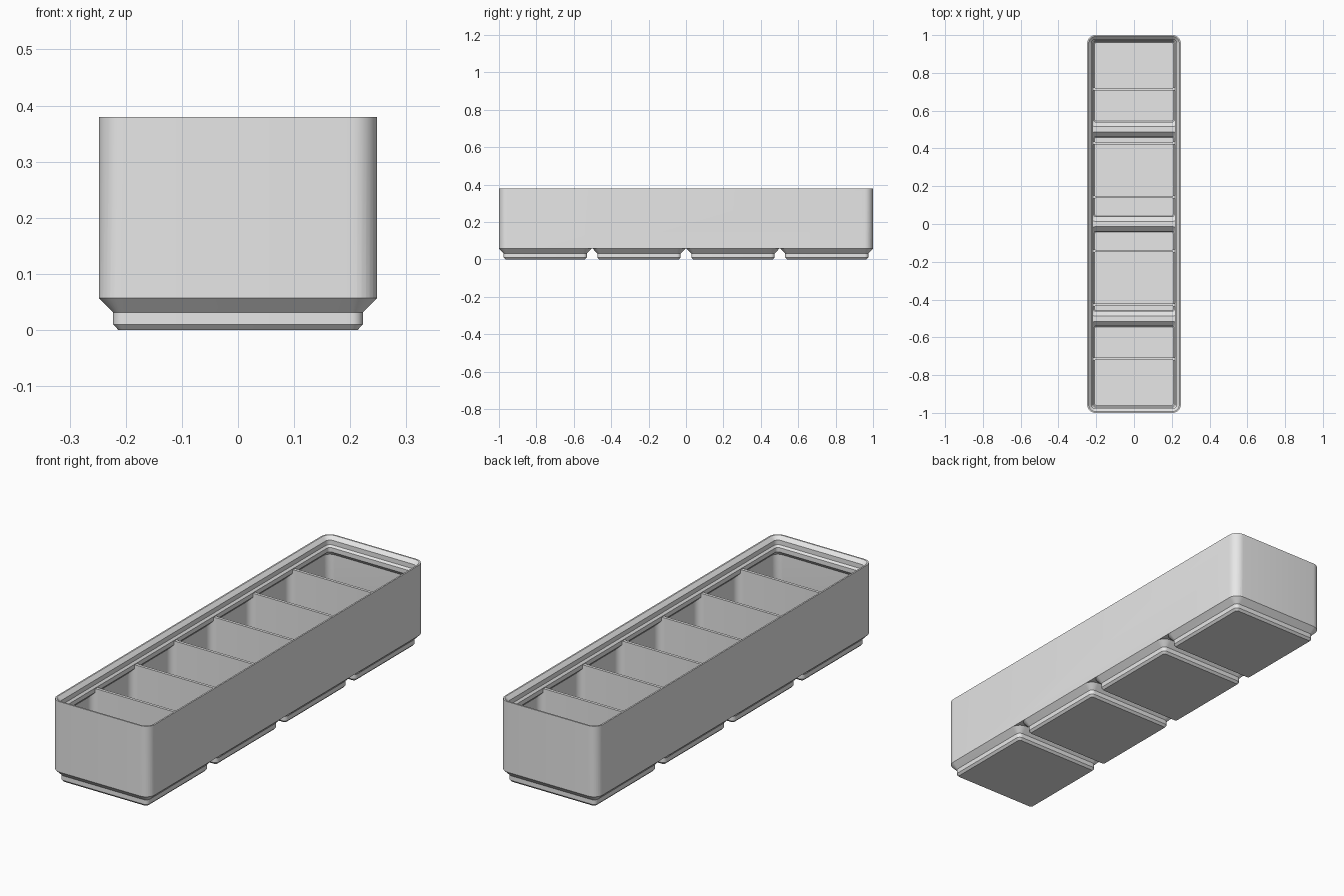
import bpy, bmesh, math
from mathutils import Vector

if "Cube" in bpy.data.objects:
    bpy.data.objects.remove(bpy.data.objects["Cube"], do_unlink=True)

HALF_X, HALF_Y = 0.248, 1.0      # outer half sizes
PITCH = 0.5015                   # spacing of the feet
WALL = 0.0113
CORNER = 0.045
RIM, SEAT, FLOOR, BODY = 0.38, 0.334, 0.012, 0.057

grey = bpy.data.materials.new("light grey")
grey.use_nodes = True
colour = (0.8, 0.8, 0.8, 1)
grey.diffuse_color = colour
grey.node_tree.nodes["Principled BSDF"].inputs["Base Color"].default_value = colour


def rounded_rect(hx, hy, r, steps=8):
    points = []
    for k, (sx, sy) in enumerate([(1, 1), (-1, 1), (-1, -1), (1, -1)]):
        for i in range(steps + 1):
            a = math.pi / 2 * (k + i / steps)
            points.append((sx * (hx - r) + r * math.cos(a), sy * (hy - r) + r * math.sin(a)))
    return points


def loft(bm, rings, hx, hy, cy=0):
    """Closed solid through rounded rectangles given as (z, inset)."""
    loops = []
    for z, inset in rings:
        outline = rounded_rect(hx - inset, hy - inset, max(CORNER - inset, 0.008))
        loops.append([bm.verts.new((x, y + cy, z)) for x, y in outline])
    n = len(loops[0])
    for low, high in zip(loops, loops[1:]):
        for i in range(n):
            j = (i + 1) % n
            bm.faces.new((low[i], low[j], high[j], high[i]))
    bm.faces.new(loops[0][::-1])
    bm.faces.new(loops[-1])


def prism(bm, outline, z0, z1):
    base = bm.faces.new([bm.verts.new((x, y, z0)) for x, y in outline])
    top = bmesh.ops.extrude_face_region(bm, geom=[base])["geom"]
    bmesh.ops.translate(bm, vec=Vector((0, 0, z1 - z0)),
                        verts=[v for v in top if isinstance(v, bmesh.types.BMVert)])


def finish(bm, name):
    bmesh.ops.recalc_face_normals(bm, faces=bm.faces)
    mesh = bpy.data.meshes.new(name)
    bm.to_mesh(mesh)
    bm.free()
    mesh.materials.append(grey)
    obj = bpy.data.objects.new(name, mesh)
    bpy.context.collection.objects.link(obj)
    return obj


def activate(obj):
    bpy.ops.object.select_all(action="DESELECT")
    obj.select_set(True)
    bpy.context.view_layer.objects.active = obj


def combine(obj, tool, operation):
    activate(obj)
    mod = obj.modifiers.new("combine", "BOOLEAN")
    mod.operation, mod.solver, mod.object = operation, "EXACT", tool
    bpy.ops.object.modifier_apply(modifier=mod.name)
    bpy.data.objects.remove(tool, do_unlink=True)


def foot_row(name, rings):
    bm = bmesh.new()
    for k in range(4):
        loft(bm, rings, HALF_X, HALF_X, (k - 1.5) * PITCH)
    return finish(bm, name)


# Outer body with four stepped feet
bm = bmesh.new()
loft(bm, [(BODY, 0), (RIM, 0)], HALF_X, HALF_Y)
tray = finish(bm, "tray_body")
combine(tray, foot_row("feet", [(0, 0.035), (0.01, 0.0255), (0.031, 0.0255),
                                (BODY, 0), (0.06, 0.004)]), "UNION")

# Inner cavity with the stepped stacking lip
bm = bmesh.new()
loft(bm, [(0.061, WALL), (0.294, WALL), (0.314, 0.031), (SEAT, 0.031),
          (0.343, 0.0227), (0.364, 0.0227), (RIM, 0.007), (0.4, 0.007)], HALF_X, HALF_Y)
combine(tray, finish(bm, "cavity"), "DIFFERENCE")

# Hollows reaching down into the feet
combine(tray, foot_row("foot_hollows", [(FLOOR, 0.04), (0.016, 0.0365), (0.036, 0.0365),
                                        (0.061, WALL), (0.08, 0.013)]), "DIFFERENCE")

# Six dividers, flared into the side walls
THICK, FLARE, REACH = 0.0065, 0.033, HALF_X - WALL
quarter = []
for i in range(7):
    a = math.pi / 2 * i / 6
    quarter.append((REACH - FLARE + FLARE * math.sin(a), THICK + FLARE * (1 - math.cos(a))))
quarter.append((REACH + 0.003, THICK + FLARE))
half = quarter + [(x, -y) for x, y in reversed(quarter)]
outline = half + [(-x, -y) for x, y in half]
dividers = []
for k in range(6):
    y = (k - 2.5) * 2 * HALF_Y / 7
    bm = bmesh.new()
    prism(bm, [(px, py + y) for px, py in outline], 0.061, 0.33)
    prism(bm, [(sx * 0.215, y + sy * THICK) for sx, sy in [(1, 1), (-1, 1), (-1, -1), (1, -1)]],
          FLOOR - 0.003, 0.061)
    dividers.append(finish(bm, f"divider_{k + 1}"))

for obj in [tray] + dividers:
    activate(obj)
    bpy.ops.object.shade_smooth_by_angle(angle=math.radians(30))
